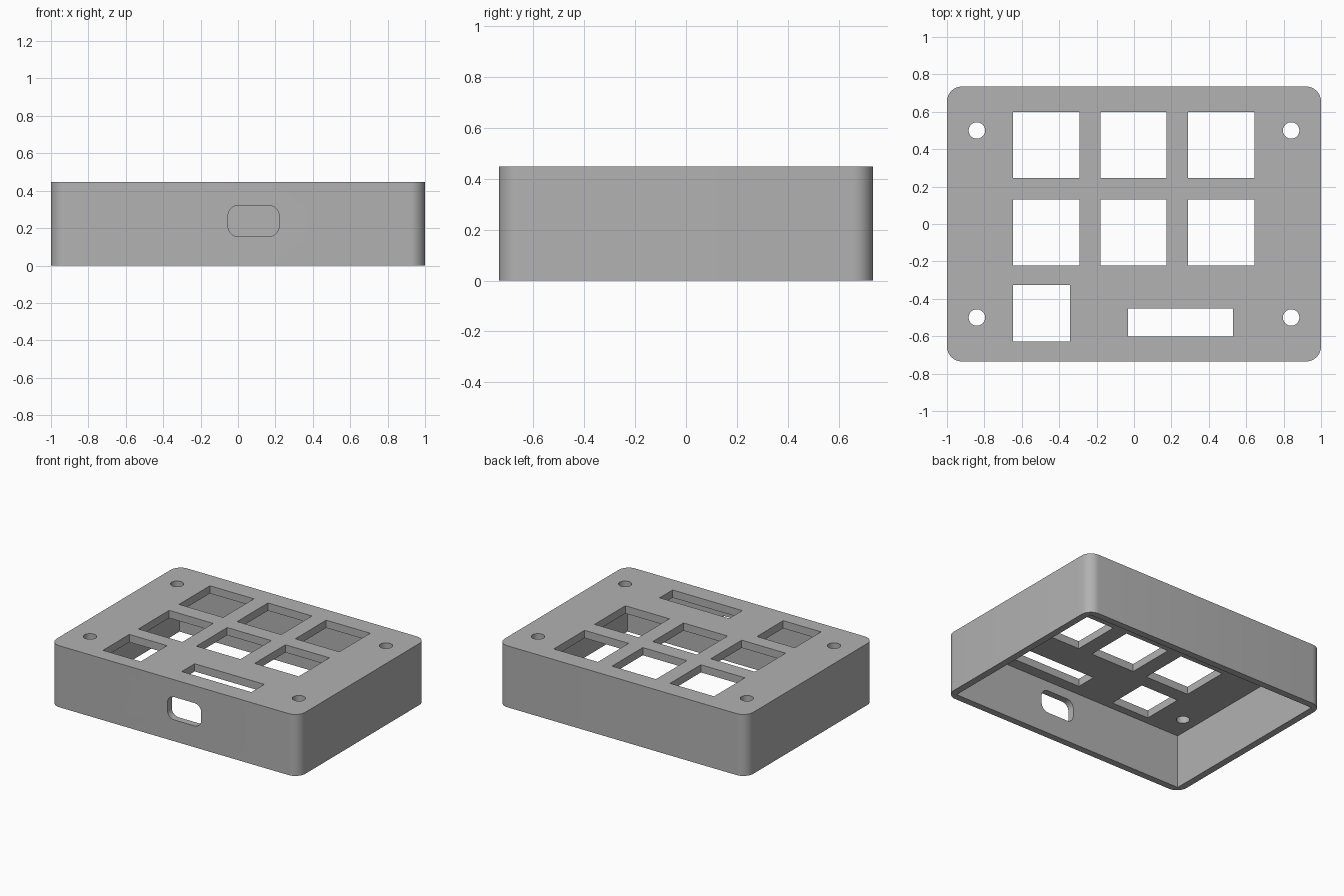
import bpy, bmesh, math
from mathutils import Vector

if "Cube" in bpy.data.objects:
    bpy.data.objects.remove(bpy.data.objects["Cube"])

W, D, H = 2.0, 1.47, 0.447      # outer size
WALL, TOP = 0.05, 0.056         # wall and top plate thickness


def rounded_rect(x0, x1, y0, y1, r=0.0, seg=8):
    """Counter-clockwise outline of a rectangle with optional round corners."""
    if r == 0:
        return [(x0, y0), (x1, y0), (x1, y1), (x0, y1)]
    pts = []
    centres = [(x1 - r, y1 - r), (x0 + r, y1 - r), (x0 + r, y0 + r), (x1 - r, y0 + r)]
    for q, (cx, cy) in enumerate(centres):
        for i in range(seg + 1):
            a = math.pi / 2 * (q + i / seg)
            pts.append((cx + r * math.cos(a), cy + r * math.sin(a)))
    return pts


def circle(cx, cy, r, n=32):
    return [(cx + r * math.cos(2 * math.pi * i / n),
             cy + r * math.sin(2 * math.pi * i / n)) for i in range(n)]


def prism(name, outline, lo, hi, along_y=False):
    """Extrude an outline along z, or an x-z outline along y."""
    bm = bmesh.new()
    place = (lambda u, v: Vector((u, lo, v))) if along_y else (lambda u, v: Vector((u, v, lo)))
    step = Vector((0, hi - lo, 0)) if along_y else Vector((0, 0, hi - lo))
    face = bm.faces.new([bm.verts.new(place(u, v)) for u, v in outline])
    ext = bmesh.ops.extrude_face_region(bm, geom=[face])
    verts = [g for g in ext["geom"] if isinstance(g, bmesh.types.BMVert)]
    bmesh.ops.translate(bm, verts=verts, vec=step)
    bmesh.ops.recalc_face_normals(bm, faces=bm.faces)
    mesh = bpy.data.meshes.new(name)
    bm.to_mesh(mesh)
    bm.free()
    obj = bpy.data.objects.new(name, mesh)
    bpy.context.collection.objects.link(obj)
    return obj


def cut(target, cutter):
    """Subtract the cutter and remove it."""
    mod = target.modifiers.new("cut", "BOOLEAN")
    mod.operation, mod.solver, mod.object = "DIFFERENCE", "EXACT", cutter
    bpy.context.view_layer.objects.active = target
    bpy.ops.object.modifier_apply(modifier=mod.name)
    bpy.data.objects.remove(cutter, do_unlink=True)


# Outer case with rounded vertical corners
case = prism("case_shell", rounded_rect(-W / 2, W / 2, -D / 2, D / 2, 0.08), 0, H)

# Open underside with square inner corners
cavity = rounded_rect(-W / 2 + WALL, W / 2 - WALL, -D / 2 + WALL, D / 2 - WALL)
cut(case, prism("cavity_cutter", cavity, -0.1, H - TOP))

# Openings in the top plate
openings = []
for kx in (-0.469, -0.002, 0.466):                   # key openings
    for ky in (0.423, -0.045):
        h = 0.177
        openings.append(rounded_rect(kx - h, kx + h, ky - h, ky + h))
openings.append(rounded_rect(-0.646, -0.342, -0.628, -0.326))  # knob opening
openings.append(rounded_rect(-0.031, 0.529, -0.602, -0.453))   # display slot
openings += [circle(sx * 0.84, sy * 0.5, 0.044)                # screw holes
             for sx in (-1, 1) for sy in (-1, 1)]
for outline in openings:
    cut(case, prism("opening_cutter", outline, H - TOP - 0.1, H + 0.1))

# Rounded port in the front wall
port = rounded_rect(-0.053, 0.219, 0.155, 0.321, 0.055)
cut(case, prism("port_cutter", port, -D / 2 - 0.1, -D / 2 + WALL + 0.1, along_y=True))

# Plain grey finish, smooth only around the curves
grey = bpy.data.materials.new("grey plastic")
grey.diffuse_color = (0.445, 0.445, 0.445, 1)
grey.use_nodes = True
grey.node_tree.nodes["Principled BSDF"].inputs["Base Color"].default_value = grey.diffuse_color
case.data.materials.clear()
case.data.materials.append(grey)
for p in case.data.polygons:
    p.material_index = 0
bpy.ops.object.select_all(action="DESELECT")
case.select_set(True)
bpy.context.view_layer.objects.active = case
bpy.ops.object.shade_smooth_by_angle(angle=math.radians(30))
